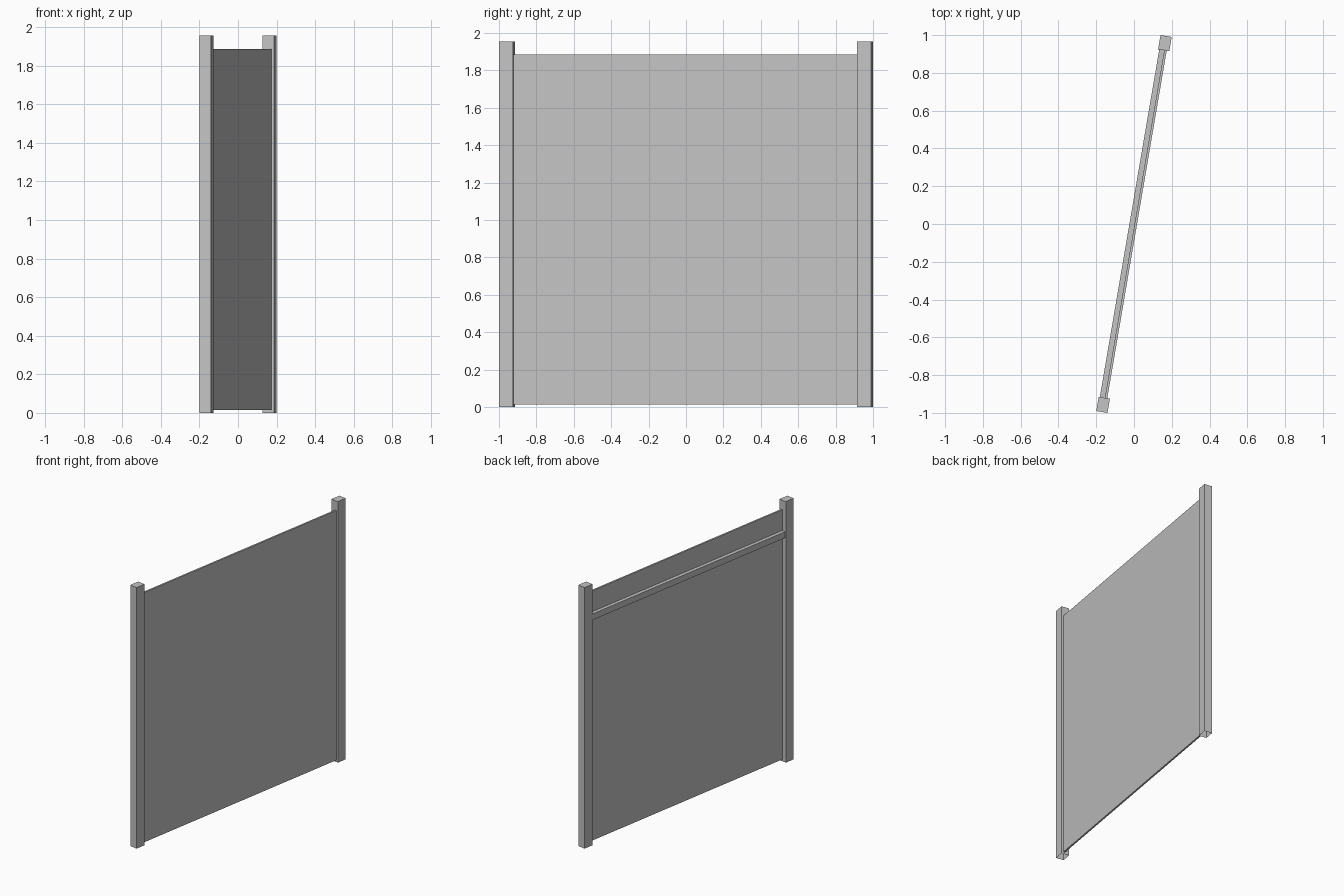
import bpy, bmesh, math
from mathutils import Matrix

if "Cube" in bpy.data.objects:
    bpy.data.objects.remove(bpy.data.objects["Cube"], do_unlink=True)

grey = bpy.data.materials.new("plain grey")
grey.use_nodes = True
grey.diffuse_color = (0.55, 0.55, 0.55, 1)
grey.node_tree.nodes["Principled BSDF"].inputs["Base Color"].default_value = grey.diffuse_color

# The whole fence section is turned slightly about the vertical axis
TURN = Matrix.Rotation(math.radians(-9.7), 4, 'Z')


def box(name, x, y, z, open_bottom=False):
    """Box from (min, max) ranges in the fence's own frame."""
    bm = bmesh.new()
    bmesh.ops.create_cube(bm, size=1)
    for v in bm.verts:
        v.co = [r[0] if c < 0 else r[1] for c, r in zip(v.co, (x, y, z))]
    if open_bottom:
        bm.normal_update()
        bottom = [f for f in bm.faces if f.normal.z < -0.9]
        bmesh.ops.delete(bm, geom=bottom, context='FACES_ONLY')
    bm.transform(TURN)
    mesh = bpy.data.meshes.new(name)
    bm.to_mesh(mesh)
    bm.free()
    mesh.materials.append(grey)
    obj = bpy.data.objects.new(name, mesh)
    bpy.context.collection.objects.link(obj)
    return obj


inner, outer = 0.9335, 1.0095

# Hollow end posts
for name, side in (("front_post", -1), ("back_post", 1)):
    box(name, (-0.03, 0.03), sorted((side * inner, side * outer)), (0, 1.956), open_bottom=True)

# Thin sheet between the posts
box("panel", (0.003, 0.016), (-inner, inner), (0.014, 1.885))

# Support rail on the rear of the sheet
box("rail", (-0.024, 0.003), (-inner, inner), (1.683, 1.729))
